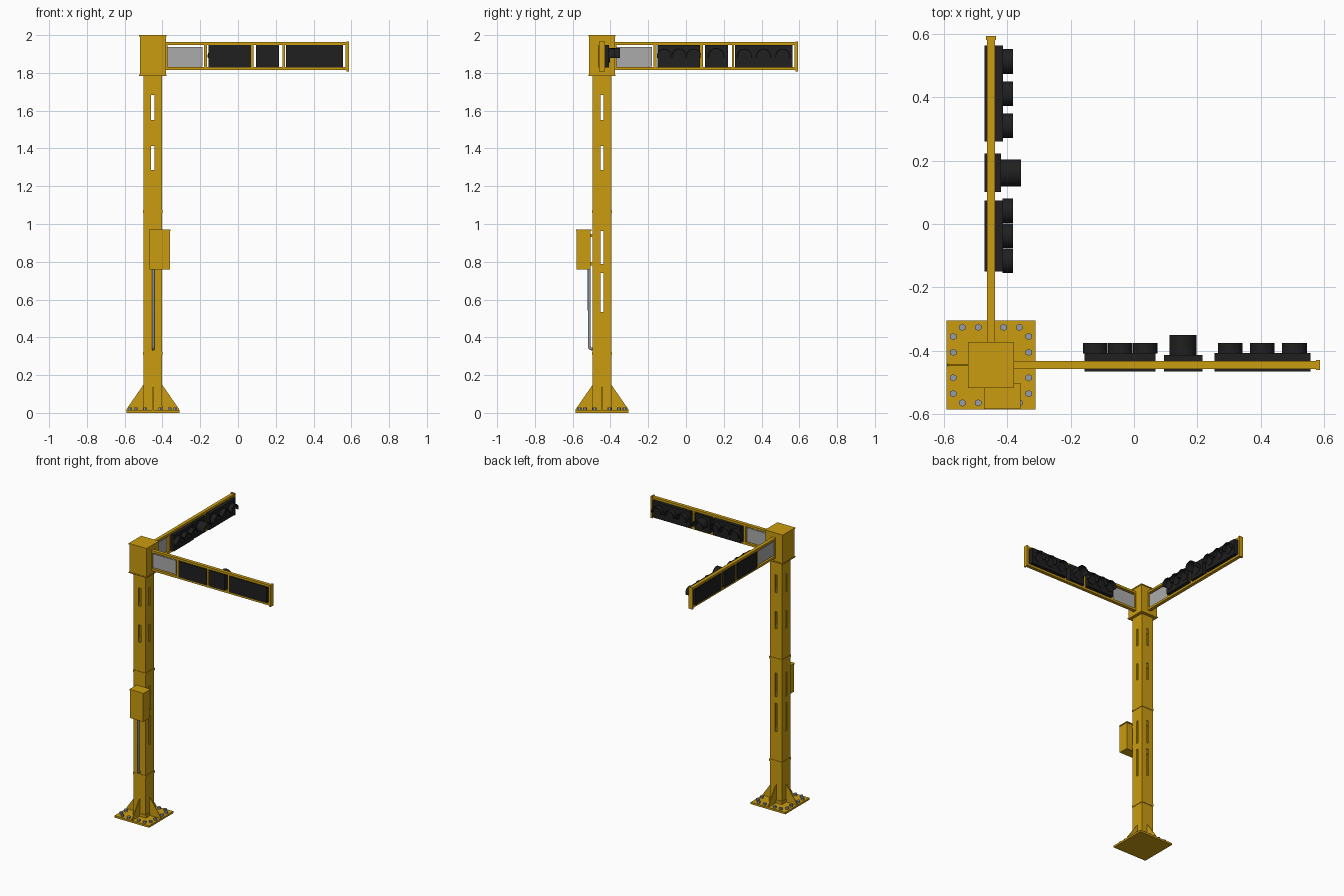
import bpy, bmesh, math
from mathutils import Vector

if "Cube" in bpy.data.objects:
    bpy.data.objects.remove(bpy.data.objects["Cube"])

CX, CY = -0.451, -0.4447          # pole axis


def material(name, rgb):
    m = bpy.data.materials.new(name)
    m.diffuse_color = (*rgb, 1)
    m.use_nodes = True
    m.node_tree.nodes["Principled BSDF"].inputs["Base Color"].default_value = m.diffuse_color
    return m


YELLOW = material("yellow paint", (0.60, 0.335, 0.005))
BLACK = material("black housing", (0.014, 0.014, 0.014))
GREY = material("light grey panel", (0.41, 0.41, 0.41))
STEEL = material("steel", (0.30, 0.34, 0.41))


def finish(name, bm, mat, swap=False, smooth=False):
    """Local (u, w, z) is measured from the pole axis; swap trades u and w."""
    for v in bm.verts:
        u, w, z = v.co
        v.co = (CX + w, CY + u, z) if swap else (CX + u, CY + w, z)
    bmesh.ops.recalc_face_normals(bm, faces=bm.faces)
    me = bpy.data.meshes.new(name)
    bm.to_mesh(me)
    bm.free()
    me.materials.append(mat)
    ob = bpy.data.objects.new(name, me)
    bpy.context.collection.objects.link(ob)
    if smooth:
        bpy.ops.object.select_all(action='DESELECT')
        ob.select_set(True)
        bpy.context.view_layer.objects.active = ob
        bpy.ops.object.shade_smooth_by_angle(angle=math.radians(35))
    return ob


def add_box(bm, u, w, z):
    vs = bmesh.ops.create_cube(bm, size=1)["verts"]
    for v in vs:
        v.co = [(a + b) / 2 + c * (b - a) for (a, b), c in zip((u, w, z), v.co)]


def boxes(name, specs, mat, swap=False):
    bm = bmesh.new()
    for s in specs:
        add_box(bm, *s)
    return finish(name, bm, mat, swap)


def sq(h, z0, z1):
    return ((-h, h), (-h, h), (z0, z1))


def add_prism(bm, pts, move):
    """Extrude a closed outline of 3D points along a vector."""
    f = bm.faces.new([bm.verts.new(p) for p in pts])
    new = bmesh.ops.extrude_face_region(bm, geom=[f])["geom"]
    bmesh.ops.translate(bm, vec=move, verts=[g for g in new if isinstance(g, bmesh.types.BMVert)])


def cut(ob, cutter):
    mod = ob.modifiers.new("cut", 'BOOLEAN')
    mod.operation, mod.solver, mod.object = 'DIFFERENCE', 'EXACT', cutter
    bpy.context.view_layer.objects.active = ob
    bpy.ops.object.modifier_apply(modifier=mod.name)
    bpy.data.objects.remove(cutter)


# Hollow pole with slots
S = 0.009
UPPER = [(1.55, 1.682), (1.285, 1.412)]
LOWER = [(0.787, 0.962), (0.533, 0.74)]
pole = boxes("pole", [sq(0.049, 0.012, 1.79)], YELLOW)
cut(pole, boxes("cavity_cutter", [sq(0.041, 0.03, 1.775)], YELLOW))
cut(pole, boxes("side_slot_cutter", [((-0.1, 0.1), (-S, S), z) for z in UPPER + LOWER], YELLOW))
cut(pole, boxes("front_back_slot_cutter",
                [((-S, S), (-0.1, 0.1), z) for z in UPPER] +
                [((-S, S), (0.02, 0.1), z) for z in LOWER], YELLOW))
for i, z in enumerate((0.307, 1.057)):
    boxes(f"pole_band_{i + 1}", [sq(0.0525, z, z + 0.016)], YELLOW)

# Base plate, collar, gussets and bolts
boxes("base_plate", [sq(0.1405, 0, 0.014)], YELLOW)
boxes("base_collar", [sq(0.053, 0.014, 0.036)], YELLOW)
bm = bmesh.new()
for s in (-1, 1):
    tri = [(0.045, 0.014), (0.139, 0.014), (0.139, 0.02), (0.049, 0.15), (0.045, 0.15)]
    add_prism(bm, [(s * a, -0.003, z) for a, z in tri], Vector((0, 0.006, 0)))
    add_prism(bm, [(-0.003, s * a, z) for a, z in tri], Vector((0.006, 0, 0)))
finish("base_gussets", bm, YELLOW)
bm = bmesh.new()
for a in (-0.09, -0.04, 0.04, 0.09):
    for b in (-0.119, 0.119):
        for u, w in ((a, b), (b, a)):
            vs = bmesh.ops.create_cone(bm, cap_ends=True, segments=6, radius1=0.0115,
                                       radius2=0.0115, depth=0.014)["verts"]
            bmesh.ops.translate(bm, vec=(u, w, 0.021), verts=vs)
finish("base_bolts", bm, STEEL)

# Head box at the top of the pole
boxes("head_box", [sq(0.069, 1.79, 1.993), sq(0.0725, 1.783, 1.791), sq(0.0725, 1.992, 2.0)], YELLOW)

# Control cabinet with lid and brackets
boxes("control_cabinet", [((-0.018, 0.09), (-0.136, -0.062), (0.76, 0.963)),
                          ((-0.021, 0.094), (-0.138, -0.056), (0.962, 0.97))], YELLOW)
boxes("cabinet_brackets", [((-0.012, 0.045), (-0.063, -0.047), (z, z + 0.018))
                           for z in (0.78, 0.93)], YELLOW)

# Conduit bending back into the pole
cv = bpy.data.curves.new("conduit", 'CURVE')
cv.dimensions, cv.bevel_depth, cv.bevel_resolution = '3D', 0.0075, 2
path = [(-0.068, 0.77), (-0.068, 0.355), (-0.064, 0.343), (-0.056, 0.338), (-0.045, 0.338)]
sp = cv.splines.new('POLY')
sp.points.add(len(path) - 1)
for p, (w, z) in zip(sp.points, path):
    p.co = (CX + 0.002, CY + w, z, 1)
cv.materials.append(STEEL)
bpy.context.collection.objects.link(bpy.data.objects.new("conduit", cv))

# Two matching signal arms at right angles
ZC = 1.889
HEADS = [  # housing span, housing depth, visor reach, visor radius, lens centres
    ((0.295, 0.519), 0.038, 0.071, 0.039, (0.329, 0.4075, 0.486)),
    ((0.546, 0.667), 0.032, 0.096, 0.043, (0.605,)),
    ((0.705, 1.008), 0.038, 0.071, 0.039, (0.754, 0.855, 0.957)),
]
for label, swap in (("right", False), ("rear", True)):
    T = (-0.0125, 0.0125)
    frame = [((0.068, 1.026), T, z) for z in ((1.814, 1.83), (1.947, 1.963))]
    frame += [(u, T, (1.829, 1.948)) for u in
              ((0.068, 0.078), (0.272, 0.288), (0.52, 0.534), (0.687, 0.699), (1.019, 1.026))]
    frame.append(((1.025, 1.038), (-0.016, 0.016), (1.808, 1.967)))
    boxes(f"{label}_arm_frame", frame, YELLOW, swap)
    boxes(f"{label}_arm_panel", [((0.077, 0.264), (-0.004, 0.004), (1.835, 1.937))], GREY, swap)
    boxes(f"{label}_signal_housings",
          [(span, (-0.0195, d), (1.8295, 1.9475)) for span, d, _, _, _ in HEADS], BLACK, swap)
    hoods, lenses = bmesh.new(), bmesh.new()
    for _, d, reach, r, centres in HEADS:
        for c in centres:
            # visor arch, open at the bottom
            arc = [math.radians(-15 + 210 * i / 20) for i in range(21)]
            rim = [(c + r * math.cos(a), d - 0.001, ZC + r * math.sin(a)) for a in arc]
            rim += [(c + (r - 0.004) * math.cos(a), d - 0.001, ZC + (r - 0.004) * math.sin(a))
                    for a in reversed(arc)]
            add_prism(hoods, rim, Vector((0, reach - d, 0)))
            # lens disc
            disc = [(c + (r - 0.005) * math.cos(k * math.tau / 24), d - 0.001,
                     ZC + (r - 0.005) * math.sin(k * math.tau / 24)) for k in range(24)]
            add_prism(lenses, disc, Vector((0, 0.005, 0)))
    finish(f"{label}_signal_visors", hoods, BLACK, swap, smooth=True)
    finish(f"{label}_signal_lenses", lenses, BLACK, swap, smooth=True)
